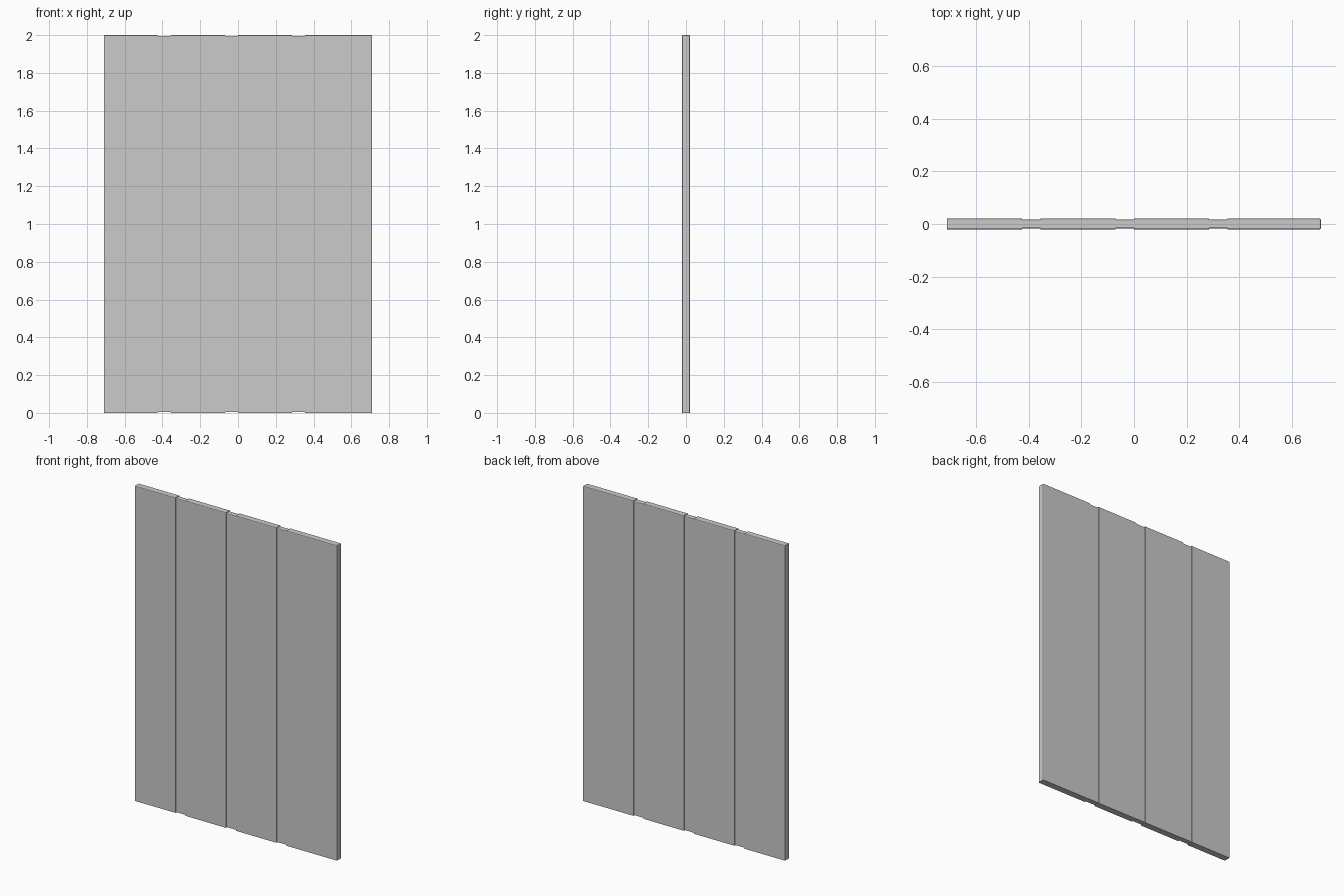
import bpy, bmesh

if "Cube" in bpy.data.objects:
    bpy.data.objects.remove(bpy.data.objects["Cube"])

HALF_X, HALF_Y, HEIGHT = 0.71, 0.021, 2.0
PITCH, GAP = 0.355, 0.07      # board spacing, recessed strip width
INSET, CHAMFER = 0.004, 0.005


def section(bm, x, side, top, bottom):
    """Chamfer-topped cross-section of the panel at a given x."""
    y, zt, zb = HALF_Y - side, HEIGHT - top, bottom
    c = CHAMFER
    pts = [(-y, zb), (y, zb), (y, zt - c), (y - c * 0.3, zt - c * 0.3),
           (y - c, zt), (c - y, zt), (c * 0.3 - y, zt - c * 0.3), (-y, zt - c)]
    return [bm.verts.new((x, py, pz)) for py, pz in pts]


# Boards alternate with shallow recessed strips along the width
stations = [(-HALF_X, 0, 0, 0)]
for i in range(1, 4):
    right = -HALF_X + PITCH * i
    left = right - GAP
    stations += [(left, 0, 0, 0), (left, INSET, INSET, INSET),
                 (right, INSET, INSET, INSET), (right, 0, 0, 0)]
# Eased right end
stations += [(HALF_X - CHAMFER, 0, 0, 0),
             (HALF_X - CHAMFER * 0.3, CHAMFER * 0.3, CHAMFER * 0.3, 0),
             (HALF_X, CHAMFER, CHAMFER, 0)]

bm = bmesh.new()
loops = [section(bm, *s) for s in stations]
for a, b in zip(loops, loops[1:]):
    for k in range(len(a)):
        n = (k + 1) % len(a)
        bm.faces.new((a[k], a[n], b[n], b[k]))
bm.faces.new(loops[0])
bm.faces.new(loops[-1])
bmesh.ops.recalc_face_normals(bm, faces=bm.faces)

# Panel object
mesh = bpy.data.meshes.new("grooved_panel")
bm.to_mesh(mesh)
bm.free()
panel = bpy.data.objects.new("grooved_panel", mesh)
bpy.context.collection.objects.link(panel)
